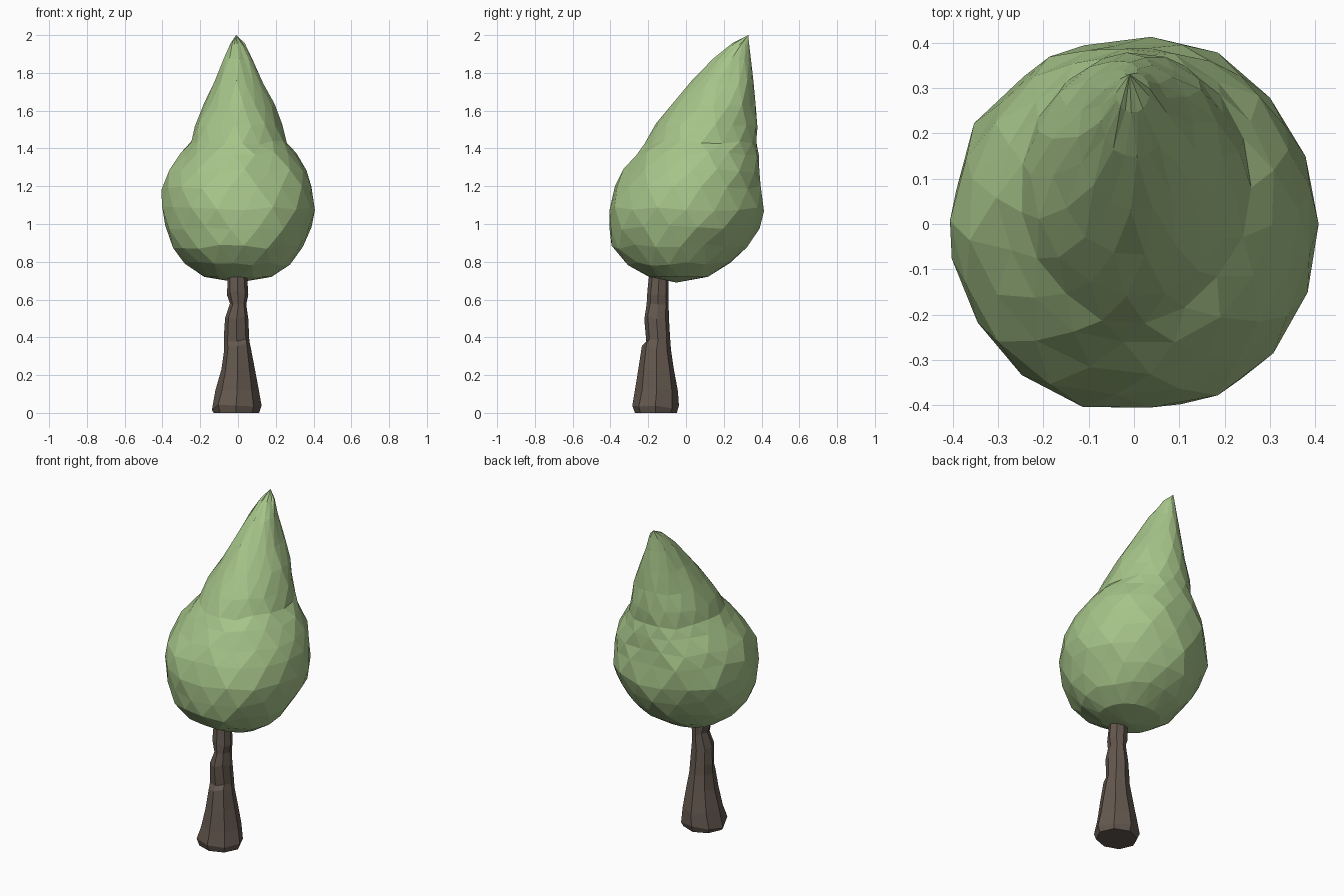
import bpy, bmesh, math, random

if "Cube" in bpy.data.objects:
    bpy.data.objects.remove(bpy.data.objects["Cube"])

random.seed(4)


def material(name, rgb):
    mat = bpy.data.materials.new(name)
    mat.diffuse_color = (*rgb, 1)
    mat.use_nodes = True
    mat.node_tree.nodes["Principled BSDF"].inputs["Base Color"].default_value = mat.diffuse_color
    return mat


def loft(name, rows, sides, mat, jitter, stagger, tips=(None, None)):
    """Rings given as (z, x min, x max, y min, y max), closed by a tip point or a cap."""
    bm = bmesh.new()
    rings = []
    for k, (z, x0, x1, y0, y1) in enumerate(rows):
        shift = 0.5 * (k % 2) if stagger else 0
        ring = []
        for i in range(sides):
            a = 2 * math.pi * (i + shift) / sides
            r = 1 + random.uniform(-jitter, jitter * 0.6)
            ring.append(bm.verts.new((
                (x0 + x1) / 2 + (x1 - x0) / 2 * r * math.cos(a),
                (y0 + y1) / 2 + (y1 - y0) / 2 * r * math.sin(a),
                z + (random.uniform(-jitter, jitter) * 0.4 if 0 < k else 0))))
        rings.append(ring)
    for k in range(len(rings) - 1):
        lo, hi = rings[k], rings[k + 1]
        for i in range(sides):
            j = (i + 1) % sides
            if not stagger:
                bm.faces.new((lo[i], lo[j], hi[j], hi[i]))
            elif k % 2 == 0:
                bm.faces.new((lo[i], lo[j], hi[i]))
                bm.faces.new((lo[j], hi[j], hi[i]))
            else:
                bm.faces.new((lo[i], hi[j], hi[i]))
                bm.faces.new((lo[i], lo[j], hi[j]))
    for ring, tip in zip((rings[0], rings[-1]), tips):
        if tip is None:
            bm.faces.new(ring)
        else:
            v = bm.verts.new(tip)
            for i in range(sides):
                bm.faces.new((ring[i], ring[(i + 1) % sides], v))
    bmesh.ops.recalc_face_normals(bm, faces=bm.faces)
    mesh = bpy.data.meshes.new(name)
    bm.to_mesh(mesh)
    bm.free()
    obj = bpy.data.objects.new(name, mesh)
    obj.data.materials.append(mat)
    bpy.context.collection.objects.link(obj)
    return obj


# Foliage: round body with a shoulder and a point leaning to the back
foliage_rows = [
    (0.72, -0.18, 0.18, -0.20, 0.12),
    (0.79, -0.28, 0.28, -0.32, 0.24),
    (0.88, -0.35, 0.345, -0.39, 0.33),
    (0.98, -0.395, 0.39, -0.415, 0.385),
    (1.08, -0.41, 0.41, -0.417, 0.417),
    (1.19, -0.405, 0.395, -0.39, 0.405),
    (1.28, -0.365, 0.37, -0.335, 0.40),
    (1.37, -0.30, 0.31, -0.27, 0.385),
    (1.43, -0.255, 0.255, -0.22, 0.38),
    (1.52, -0.225, 0.235, -0.16, 0.375),
    (1.63, -0.18, 0.195, -0.07, 0.365),
    (1.75, -0.125, 0.135, 0.03, 0.355),
    (1.87, -0.075, 0.075, 0.145, 0.342),
    (1.95, -0.04, 0.035, 0.245, 0.335),
]
loft("foliage", foliage_rows, 17, material("leaf_green", (0.38, 0.55, 0.25)),
     0.03, True, ((0.0, -0.05, 0.69), (-0.01, 0.33, 2.0)))

# Trunk: flared foot, knobbly middle, running up into the foliage
trunk_rows = [
    (0.00, -0.13, 0.11, -0.275, -0.05),
    (0.03, -0.142, 0.122, -0.287, -0.038),
    (0.13, -0.118, 0.108, -0.268, -0.042),
    (0.24, -0.09, 0.085, -0.25, -0.062),
    (0.35, -0.075, 0.068, -0.232, -0.08),
    (0.39, -0.075, 0.062, -0.212, -0.085),
    (0.50, -0.07, 0.055, -0.222, -0.09),
    (0.58, -0.042, 0.045, -0.208, -0.09),
    (0.63, -0.06, 0.055, -0.205, -0.09),
    (0.78, -0.055, 0.045, -0.19, -0.09),
]
loft("trunk", trunk_rows, 8, material("bark_brown", (0.127, 0.098, 0.078)),
     0.04, False)
